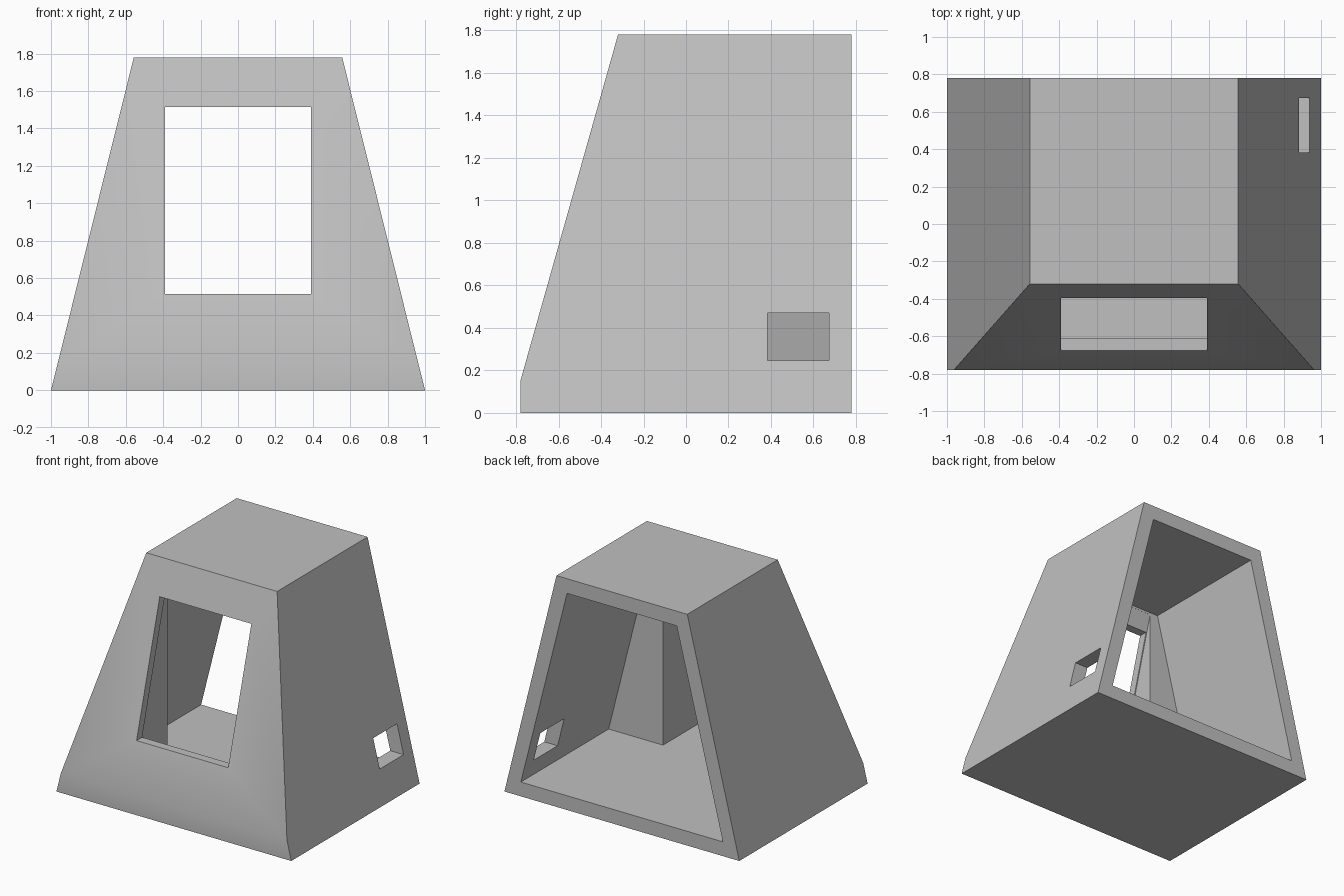
import bpy, bmesh, math

cube = bpy.data.objects.get("Cube")
if cube:
    bpy.data.objects.remove(cube, do_unlink=True)

grey = bpy.data.materials.new("light grey")
grey.use_nodes = True
colour = (0.53, 0.53, 0.53, 1)
grey.diffuse_color = colour
grey.node_tree.nodes["Principled BSDF"].inputs["Base Color"].default_value = colour


def prism(name, profile, axis, start, end):
    """Extrude a closed profile along an axis: (x, z) along y or (y, z) along x."""
    bm = bmesh.new()
    place = (lambda p: (p[0], start, p[1])) if axis == "y" else (lambda p: (start, *p))
    face = bm.faces.new([bm.verts.new(place(p)) for p in profile])
    moved = bmesh.ops.extrude_face_region(bm, geom=[face])["geom"]
    shift = (0, end - start, 0) if axis == "y" else (end - start, 0, 0)
    bmesh.ops.translate(bm, vec=shift,
                        verts=[v for v in moved if isinstance(v, bmesh.types.BMVert)])
    bmesh.ops.recalc_face_normals(bm, faces=bm.faces)
    mesh = bpy.data.meshes.new(name)
    bm.to_mesh(mesh)
    bm.free()
    mesh.materials.append(grey)
    obj = bpy.data.objects.new(name, mesh)
    bpy.context.collection.objects.link(obj)
    return obj


def trapezoid(low, high, low_half, high_half):
    return [(-low_half, low), (low_half, low), (high_half, high), (-high_half, high)]


def rectangle(a0, a1, z0, z1):
    return [(a0, z0), (a1, z0), (a1, z1), (a0, z1)]


# Tapered outer body
shell = prism("shell", trapezoid(0, 1.78, 1, 0.557), "y", -0.78, 0.78)

cutters = [
    # Sloped front, leaving a short upright foot
    prism("front_slope_cutter", [(-0.822, 0), (-0.258, 2), (-1.2, 2), (-1.2, 0)], "x", -1.5, 1.5),
    # Main cavity, open at the back
    prism("cavity_cutter", trapezoid(0.11, 1.667, 0.86, 0.467), "y", -0.288, 1),
    # Recess behind the thin front panel
    prism("recess_cutter", [(-0.712, 0.11), (-0.712, 0.15), (-0.289, 1.65),
                            (-0.2, 1.65), (-0.2, 0.11)], "x", -0.397, 0.397),
    # Front window
    prism("window_cutter", rectangle(-0.39, 0.39, 0.515, 1.515), "y", -1, -0.2),
    # Small opening in the left wall
    prism("side_opening_cutter", rectangle(0.383, 0.673, 0.247, 0.47), "x", 0.6, 1.2),
]

bpy.ops.object.select_all(action="DESELECT")
bpy.context.view_layer.objects.active = shell
shell.select_set(True)
for cutter in cutters:
    cut = shell.modifiers.new(cutter.name, "BOOLEAN")
    cut.operation = "DIFFERENCE"
    cut.solver = "EXACT"
    cut.object = cutter
    bpy.ops.object.modifier_apply(modifier=cut.name)
    bpy.data.objects.remove(cutter, do_unlink=True)

bpy.ops.object.shade_smooth_by_angle(angle=math.radians(30))
